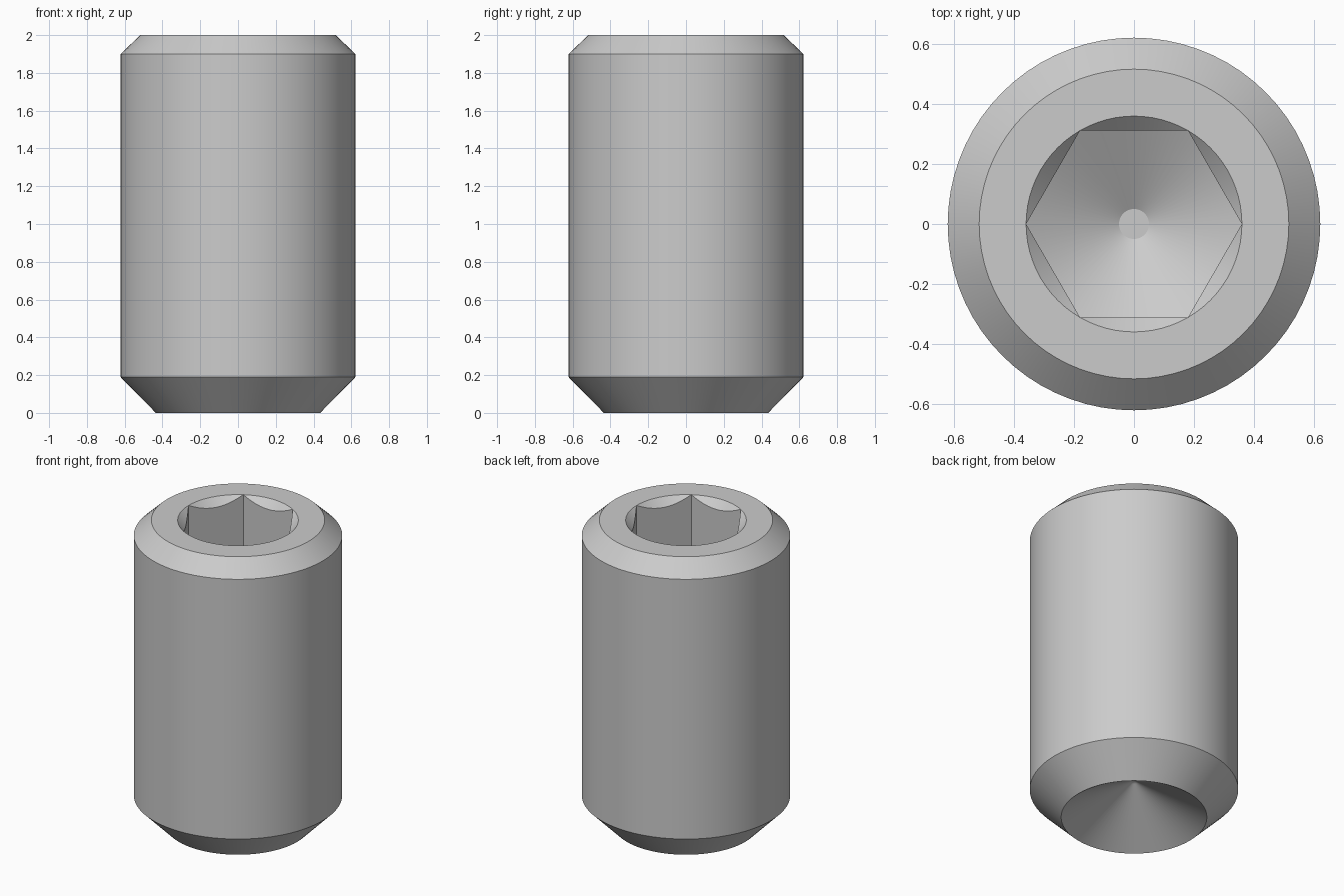
import bpy, bmesh, math

default = bpy.data.objects.get("Cube")
if default:
    bpy.data.objects.remove(default, do_unlink=True)

SEGMENTS = 72          # divisible by six so the socket corners land on vertices
FLAT = 0.312           # socket centre to flat
CORNER = FLAT / math.cos(math.pi / 6)
SLOPE = math.tan(math.pi / 6)
SOCKET_FLOOR = 1.25    # floor height at the socket corners


def hex_radius(a):
    return FLAT / math.cos(a % (math.pi / 3) - math.pi / 6)


def circle(r, z):
    return lambda a: (r, z)


def wall_top(a):       # where the entry countersink meets the hexagon
    r = hex_radius(a)
    return r, 2.0 - (CORNER - r)


def floor_z(r):
    return SOCKET_FLOOR - (CORNER - r) * SLOPE


def wall_bottom(a):    # where the drill cone meets the hexagon
    r = hex_radius(a)
    return r, floor_z(r)


def polar_loft(name, rings, start_z, end_z, material):
    """Skin rings from a centre point at start_z to one at end_z."""
    bm = bmesh.new()
    angles = [2 * math.pi * i / SEGMENTS for i in range(SEGMENTS)]
    loops = []
    for ring in rings:
        loop = []
        for a in angles:
            r, z = ring(a)
            loop.append(bm.verts.new((r * math.cos(a), r * math.sin(a), z)))
        loops.append(loop)
    start = bm.verts.new((0, 0, start_z))
    end = bm.verts.new((0, 0, end_z))
    for i in range(SEGMENTS):
        j = (i + 1) % SEGMENTS
        bm.faces.new((start, loops[0][j], loops[0][i]))
        for low, high in zip(loops, loops[1:]):
            bm.faces.new((low[i], low[j], high[j], high[i]))
        bm.faces.new((loops[-1][i], loops[-1][j], end))
    bmesh.ops.remove_doubles(bm, verts=bm.verts, dist=0.00001)
    bmesh.ops.recalc_face_normals(bm, faces=bm.faces)
    mesh = bpy.data.meshes.new(name)
    bm.to_mesh(mesh)
    bm.free()
    mesh.materials.append(material)
    mesh.shade_smooth()
    mesh.set_sharp_from_angle(angle=math.radians(25))
    obj = bpy.data.objects.new(name, mesh)
    bpy.context.collection.objects.link(obj)
    return obj


steel = bpy.data.materials.new("grey steel")
steel.use_nodes = True
colour = (0.6, 0.6, 0.6, 1)
steel.diffuse_color = colour
steel.node_tree.nodes["Principled BSDF"].inputs["Base Color"].default_value = colour

CUP = 0.435
TIP = 0.05
rings = [
    # cup point
    circle(0.02, (CUP - 0.02) * SLOPE),
    circle(CUP, 0),
    # outer body with chamfered ends
    circle(0.622, 0.19),
    circle(0.622, 1.9),
    circle(0.517, 2),
    # hexagon socket with countersunk mouth and drilled floor
    circle(CORNER, 2),
    wall_top,
    wall_bottom,
    circle(TIP, floor_z(TIP)),
]
polar_loft("socket_set_screw", rings, CUP * SLOPE, floor_z(TIP), steel)
